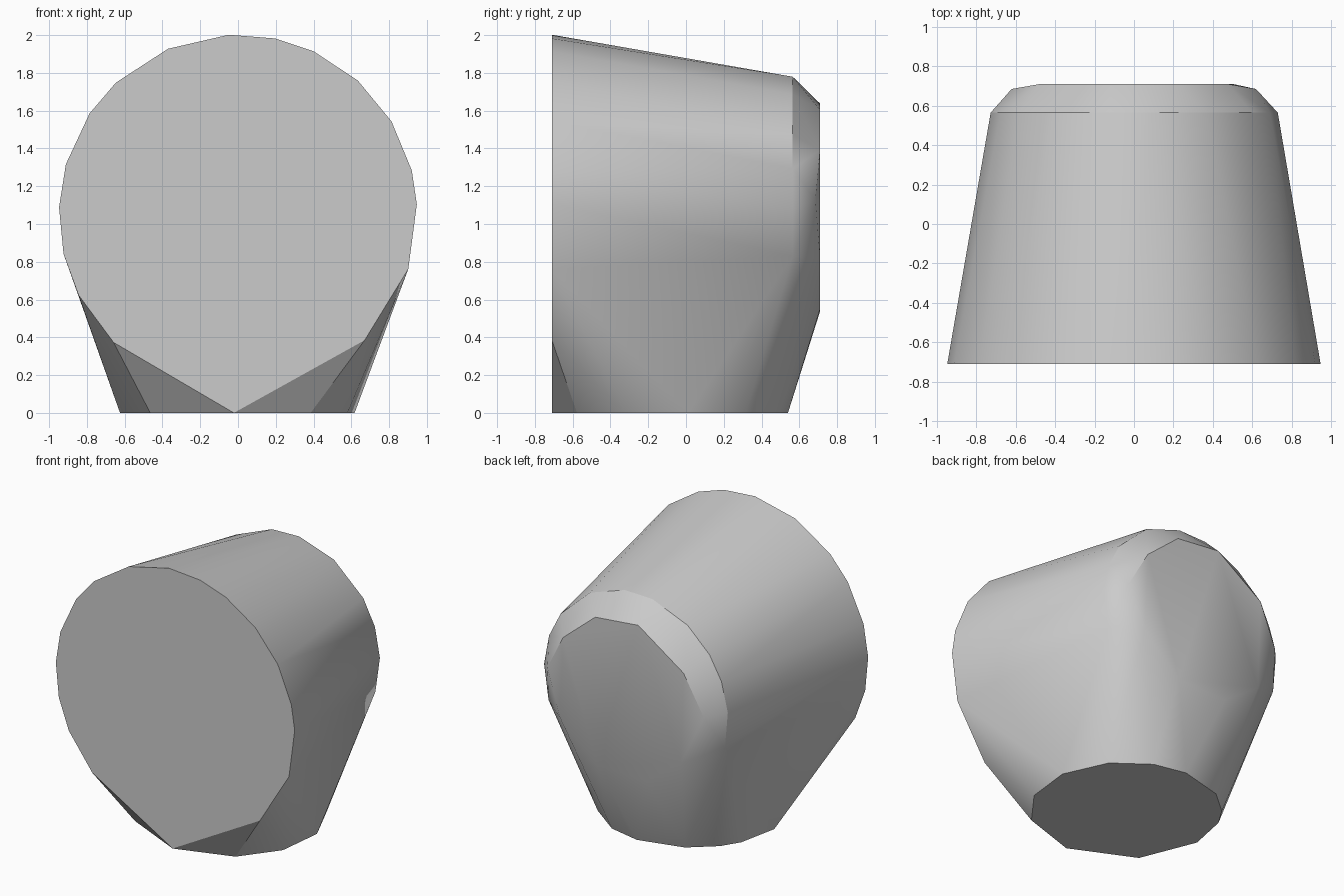
import bpy
import bmesh
from math import cos, sin, radians
from mathutils import Vector

default = bpy.data.objects.get("Cube")
if default:
    bpy.data.objects.remove(default, do_unlink=True)


def ring(centre, radius, angles, axis_v):
    """Points on a circle spanned by the x axis and axis_v."""
    return [centre + radius * (cos(radians(a)) * Vector((1, 0, 0)) + sin(radians(a)) * axis_v)
            for a in angles]


UP = Vector((0, 0, 1))
BACK = Vector((0, 1, 0))

# Large front disc
front_disc = ring(Vector((0, -0.71, 1.055)), 0.948,
                  (93, 78, 65, 48, 31, 14, 3, -18, -45, -134, -153, -167, 178, 164, 146, 133, 113), UP)
# Shoulder where the tapered body meets the rear bevel
shoulder = ring(Vector((0, 0.565, 1.055)), 0.73,
                (-18, 2, 19, 35, 60, 83, 100, 124, 143, 158, 175, 195), UP)
# Small flat rear cap
rear_cap = ring(Vector((0, 0.71, 1.08)), 0.57,
                (5, 33, 67, 102, 147, 178, 217, 252, 292, 332), UP)
for p in rear_cap:
    if abs(p.x) > 0.55:
        p.x *= 1.09
        p.y -= 0.025
# Flat base on the ground
base_disc = ring(Vector((0, -0.085, 0)), 0.625,
                 (9, 40, 67, 89, 120, 141, 155, 182, 222, 268, 308, 338), BACK)

# Wrap all outlines in one convex shell
bm = bmesh.new()
for p in front_disc + shoulder + rear_cap + base_disc:
    bm.verts.new(p)
bmesh.ops.convex_hull(bm, input=list(bm.verts))
loose = [v for v in bm.verts if not v.link_faces]
bmesh.ops.delete(bm, geom=loose, context="VERTS")
bmesh.ops.dissolve_limit(bm, angle_limit=radians(1.5), verts=list(bm.verts), edges=list(bm.edges))
bmesh.ops.recalc_face_normals(bm, faces=list(bm.faces))
mesh = bpy.data.meshes.new("tapered_body")
bm.to_mesh(mesh)
bm.free()

# Single grey material
grey = bpy.data.materials.new("light_grey")
grey.use_nodes = True
colour = (0.6, 0.6, 0.6, 1)
grey.diffuse_color = colour
for node in grey.node_tree.nodes:
    if node.type == "BSDF_PRINCIPLED":
        node.inputs["Base Color"].default_value = colour
mesh.materials.append(grey)

body = bpy.data.objects.new("tapered_body", mesh)
bpy.context.collection.objects.link(body)
bpy.ops.object.select_all(action="DESELECT")
body.select_set(True)
bpy.context.view_layer.objects.active = body
bpy.ops.object.shade_smooth_by_angle(angle=radians(30))
